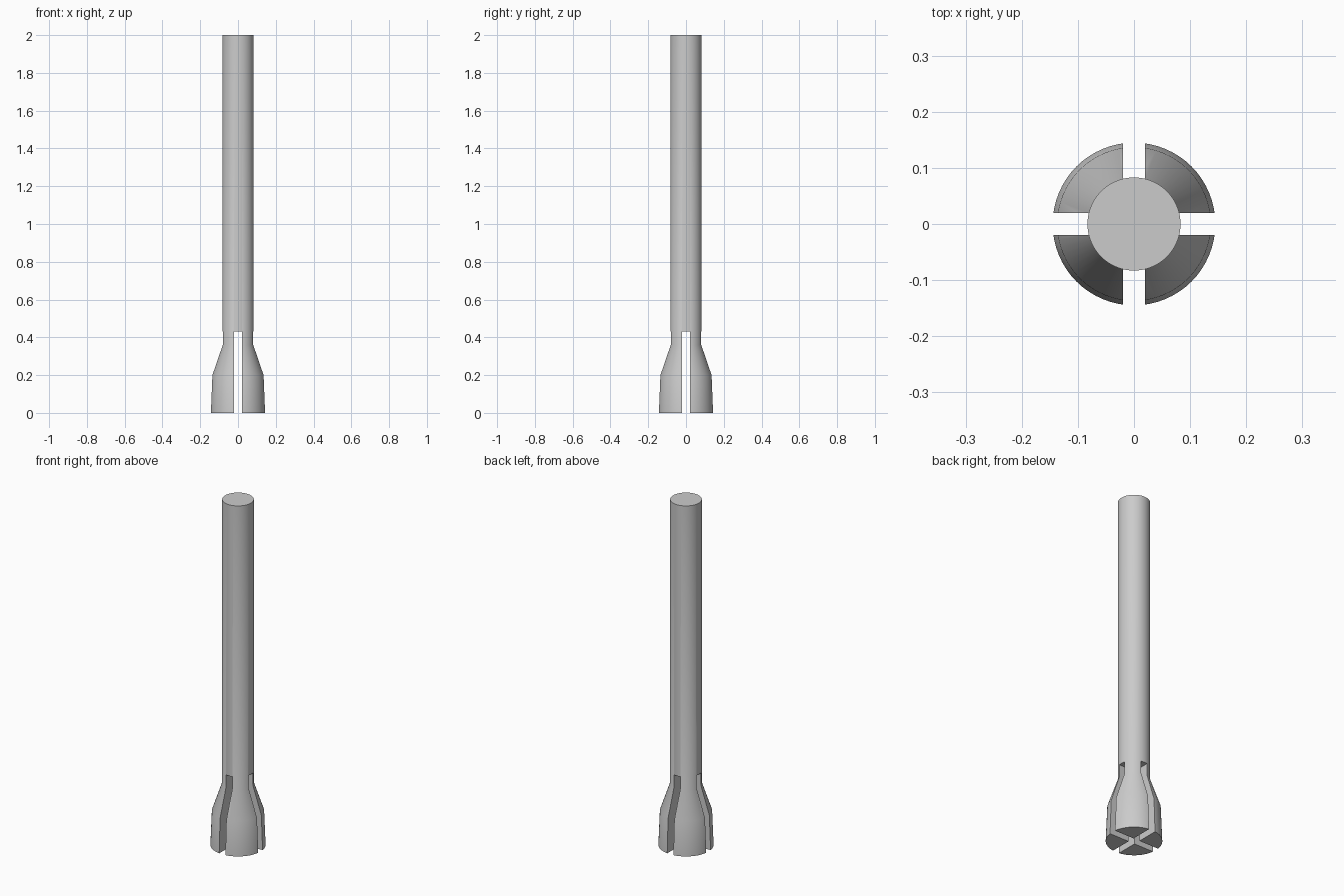
import bpy, bmesh, math

cube = bpy.data.objects.get("Cube")
if cube:
    bpy.data.objects.remove(cube, do_unlink=True)

steel = bpy.data.materials.new("grey steel")
steel.use_nodes = True
colour = (0.6, 0.6, 0.6, 1)
steel.diffuse_color = colour
steel.node_tree.nodes["Principled BSDF"].inputs["Base Color"].default_value = colour

SIDES = 64
SLOT_HALF = 0.02
SLOT_TOP = 0.43


def make_object(name, bm):
    bmesh.ops.recalc_face_normals(bm, faces=bm.faces[:])
    mesh = bpy.data.meshes.new(name)
    bm.to_mesh(mesh)
    bm.free()
    obj = bpy.data.objects.new(name, mesh)
    bpy.context.collection.objects.link(obj)
    return obj


# Turned body: flared collet head, taper and long shaft
profile = [(0.145, 0), (0.137, 0.2), (0.083, 0.36), (0.083, 2)]
bm = bmesh.new()
rings = [[bm.verts.new((r * math.cos(a), r * math.sin(a), z))
          for a in (math.tau * i / SIDES for i in range(SIDES))]
         for r, z in profile]
for low, high in zip(rings, rings[1:]):
    for i in range(SIDES):
        j = (i + 1) % SIDES
        bm.faces.new((low[i], low[j], high[j], high[i]))
bm.faces.new(rings[0])
bm.faces.new(rings[-1])
body = make_object("collet_body", bm)
body.data.materials.append(steel)

# Cross-shaped cutter for the four slots
bm = bmesh.new()
w, reach = SLOT_HALF, 0.3
arm = [(w, w), (w, reach), (-w, reach)]
outline = []
for k in range(4):
    c, s = round(math.cos(k * math.pi / 2)), round(math.sin(k * math.pi / 2))
    outline += [(x * c - y * s, x * s + y * c) for x, y in arm]
base = bm.faces.new([bm.verts.new((x, y, -0.1)) for x, y in outline])
top = bmesh.ops.extrude_face_region(bm, geom=[base])["geom"]
for v in top:
    if isinstance(v, bmesh.types.BMVert):
        v.co.z = SLOT_TOP
cutter = make_object("slot_cutter", bm)
cutter.data.materials.append(steel)
cutter.hide_render = True

# Cut the slots through the head
cut = body.modifiers.new("slots", "BOOLEAN")
cut.operation = "DIFFERENCE"
cut.solver = "EXACT"
cut.object = cutter
bpy.context.view_layer.objects.active = body
body.select_set(True)
bpy.ops.object.modifier_apply(modifier=cut.name)
bpy.data.objects.remove(cutter, do_unlink=True)
bpy.ops.object.shade_smooth_by_angle(angle=math.radians(30))
